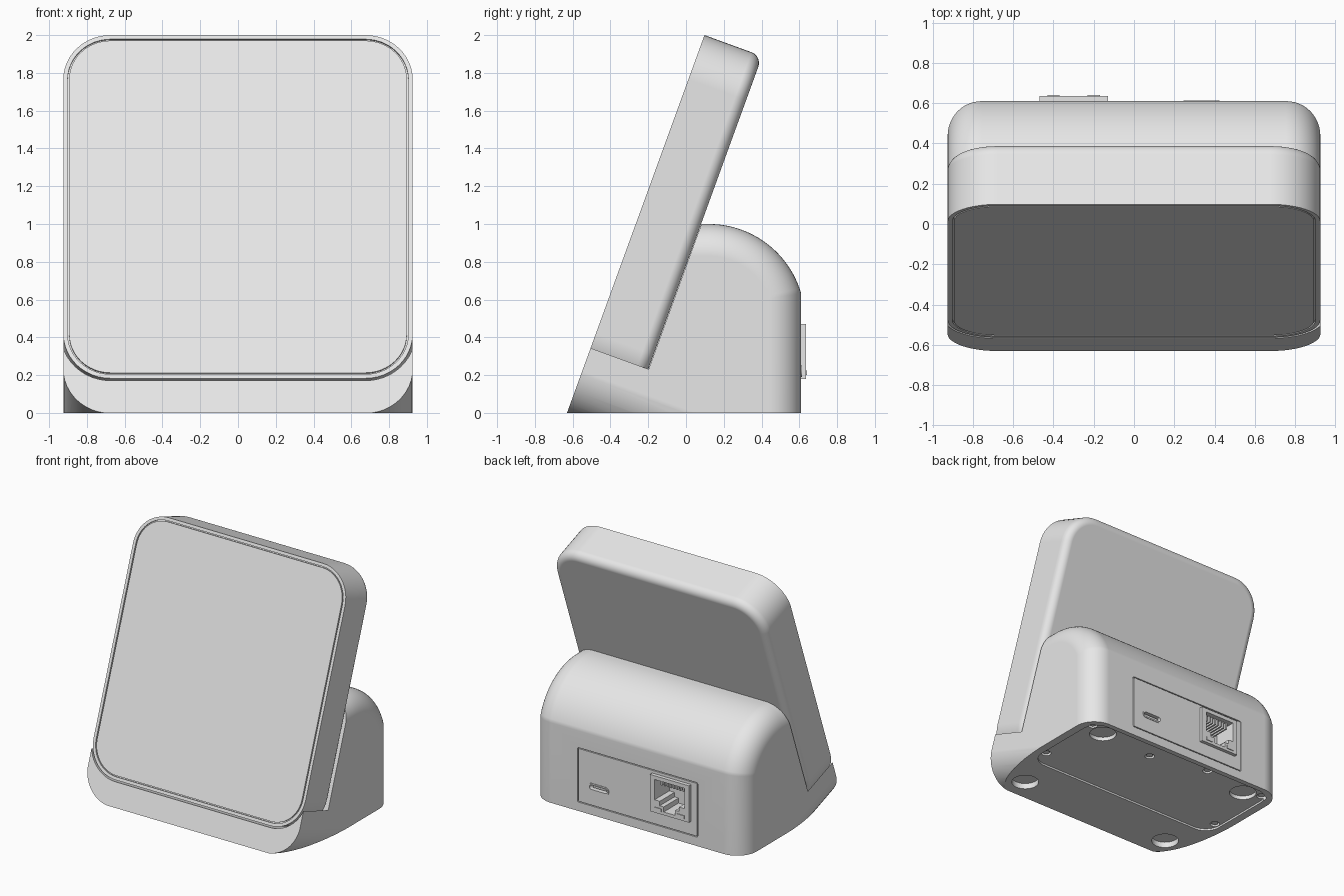
import bpy, bmesh, math
from mathutils import Matrix, Vector

if "Cube" in bpy.data.objects:
    bpy.data.objects.remove(bpy.data.objects["Cube"])

GREY = (0.8, 0.8, 0.8, 1)
grey = bpy.data.materials.new("light_grey_plastic")
grey.use_nodes = True
grey.diffuse_color = GREY
grey.node_tree.nodes["Principled BSDF"].inputs["Base Color"].default_value = GREY

# Working frames: tilted display plane, rear wall, underside
LEAN = math.radians(20)
s, c = math.sin(LEAN), math.cos(LEAN)
FRONT = Matrix(((1, 0, 0, 0), (0, s, -c, -0.63), (0, c, s, 0), (0, 0, 0, 1)))
BACK = Matrix(((-1, 0, 0, 0), (0, 0, 1, 0.61), (0, 1, 0, 0), (0, 0, 0, 1)))
WORLD = Matrix.Identity(4)


def rrect(x0, x1, y0, y1, r, z, inset=0.0, seg=12):
    """Ring of points round a rectangle with rounded corners."""
    x0, x1, y0, y1 = x0 + inset, x1 - inset, y0 + inset, y1 - inset
    if r == 0:
        return [Vector(p) for p in ((x1, y1, z), (x0, y1, z), (x0, y0, z), (x1, y0, z))]
    r -= inset
    ring = []
    corners = ((x1 - r, y1 - r), (x0 + r, y1 - r), (x0 + r, y0 + r), (x1 - r, y0 + r))
    for k, (cx, cy) in enumerate(corners):
        for i in range(seg + 1):
            a = math.pi / 2 * (k + i / seg)
            ring.append(Vector((cx + r * math.cos(a), cy + r * math.sin(a), z)))
    return ring


def loft(name, rings, frame=WORLD, cyclic=False):
    """Skin a list of equal rings; cap the ends unless cyclic."""
    bm = bmesh.new()
    vs = [[bm.verts.new(frame @ p) for p in ring] for ring in rings]
    n = len(vs[0])
    pairs = list(zip(vs, vs[1:])) + ([(vs[-1], vs[0])] if cyclic else [])
    for a, b in pairs:
        for i in range(n):
            j = (i + 1) % n
            bm.faces.new((a[i], a[j], b[j], b[i]))
    if not cyclic:
        bm.faces.new(vs[0])
        bm.faces.new(vs[-1])
    bmesh.ops.remove_doubles(bm, verts=bm.verts, dist=1e-5)
    bmesh.ops.recalc_face_normals(bm, faces=bm.faces)
    me = bpy.data.meshes.new(name)
    bm.to_mesh(me)
    bm.free()
    me.materials.append(grey)
    ob = bpy.data.objects.new(name, me)
    bpy.context.collection.objects.link(ob)
    return ob


def block(name, x0, x1, y0, y1, z0, z1, frame=WORLD, r=0.0):
    return loft(name, [rrect(x0, x1, y0, y1, r, z) for z in (z0, z1)], frame)


def disc(name, x, y, r, z0, z1):
    return block(name, x - r, x + r, y - r, y + r, z0, z1, r=r)


def frame_ring(name, x0, x1, y0, y1, r, width, z0, z1):
    steps = ((0, z0), (0, z1), (width, z1), (width, z0))
    return loft(name, [rrect(x0, x1, y0, y1, r, z, i) for i, z in steps], BACK, True)


def boolean(ob, cutter, operation="DIFFERENCE"):
    mod = ob.modifiers.new("cut", "BOOLEAN")
    mod.operation, mod.solver, mod.object = operation, "EXACT", cutter
    bpy.context.view_layer.objects.active = ob
    bpy.ops.object.modifier_apply(modifier=mod.name)
    bpy.data.objects.remove(cutter)


def smooth(ob):
    bpy.ops.object.select_all(action="DESELECT")
    ob.select_set(True)
    bpy.context.view_layer.objects.active = ob
    bpy.ops.object.shade_smooth_by_angle(angle=math.radians(25))
    ob.modifiers.new("normals", "WEIGHTED_NORMAL").keep_sharp = True


# Display slab: screen, thin groove, sides and rounded back edge
HALF, THICK, FILLET = 0.925, 0.325, 0.06
steps = [(0.031, 0), (0.031, -0.012), (0.023, -0.012), (0.023, 0), (0, 0)]
for i in range(9):
    a = math.pi / 2 * i / 8
    steps.append((FILLET * (1 - math.cos(a)), -THICK + FILLET * (1 - math.sin(a))))
slab = loft("display_slab", [rrect(-HALF, HALF, 0.195, 2 / c, 0.25, z, i)
                             for i, z in steps], FRONT)
smooth(slab)

# Base body: domed side profile with softened left and right edges
EDGE = 0.17


def base_section(x, d):
    r, reach = 0.51 - d, 0.49 - d
    end = math.asin(reach / r)
    pts = [(-1, 0), (-1, 1 - d)]
    for i in range(25):
        a = end * i / 24
        pts.append((0.12 + r * math.sin(a), 0.49 + r * math.cos(a)))
    pts.append((0.61 - d, 0))
    return [Vector((x, y, z)) for y, z in pts]


angles = [math.pi / 2 * i / 12 for i in range(13)]
half = [(HALF - EDGE + EDGE * math.sin(a), EDGE * (1 - math.cos(a))) for a in angles]
sections = [base_section(-x, d) for x, d in reversed(half)]
sections += [base_section(x, d) for x, d in half]
base = loft("base", sections)
boolean(base, block("lower_corner_shape", -0.926, 0.926, -0.002, 3, -2, 0, FRONT, 0.251),
        "INTERSECT")

# Cradle for the slab
boolean(base, block("cradle", -0.938, 0.938, 0.182, 3, -THICK - 0.002, 0.5, FRONT, 0.263))

# Rear port panel outline and port openings
boolean(base, frame_ring("panel_groove", -0.52, 0.53, 0.07, 0.5, 0.012, 0.007, -0.012, 0.05))
boolean(base, block("jack_opening", 0.128, 0.472, 0.178, 0.472, -0.2, 0.1, BACK))
USB = (-0.425, -0.245, 0.19, 0.25)
boolean(base, block("usb_opening", *USB, -0.07, 0.1, BACK, 0.029))

# Underside: recessed plate, foot recesses and screw holes
boolean(base, block("plate_recess", -0.86, 0.86, -0.17, 0.57, -0.1, 0.015, r=0.13))
for x in (-0.68, 0.68):
    for y in (-0.45, 0.45):
        boolean(base, disc("foot_recess", x, y, 0.1, -0.1, 0.045))
screws = [(0.82, 0.5), (-0.82, 0.5), (0.82, -0.04), (-0.82, -0.04), (0.2, 0.42), (-0.27, 0.53)]
for x, y in screws:
    boolean(base, disc("screw_hole", x, y, 0.036, -0.1, 0.04))
    smooth(disc("screw_head", x, y, 0.025, 0.022, 0.06))
smooth(base)

# Network jack: raised shell with a stepped opening, contacts and lamps
jack = block("network_jack", 0.13, 0.47, 0.18, 0.47, -0.19, 0.025, BACK)
right = [(0.13, 0.44), (0.13, 0.28), (0.085, 0.28), (0.085, 0.245), (0.05, 0.245), (0.05, 0.205)]
outline = [(0.3 + x, y) for x, y in right] + [(0.3 - x, y) for x, y in reversed(right)]
boolean(jack, loft("jack_cavity", [[Vector((x, y, z)) for x, y in outline]
                                   for z in (-0.16, 0.1)], BACK))
for i in range(8):
    x = 0.3 + (i - 3.5) * 0.027
    block("jack_contact", x - 0.006, x + 0.006, 0.39, 0.442, -0.16, -0.01, BACK)
for x in (0.2, 0.4):
    block("jack_lamp", x - 0.03, x + 0.03, 0.2, 0.225, 0.024, 0.031, BACK)

# USB port: metal rim and tongue
smooth(frame_ring("usb_rim", *USB, 0.029, 0.012, -0.07, 0.004))
block("usb_tongue", -0.395, -0.275, 0.213, 0.227, -0.075, -0.012, BACK)
